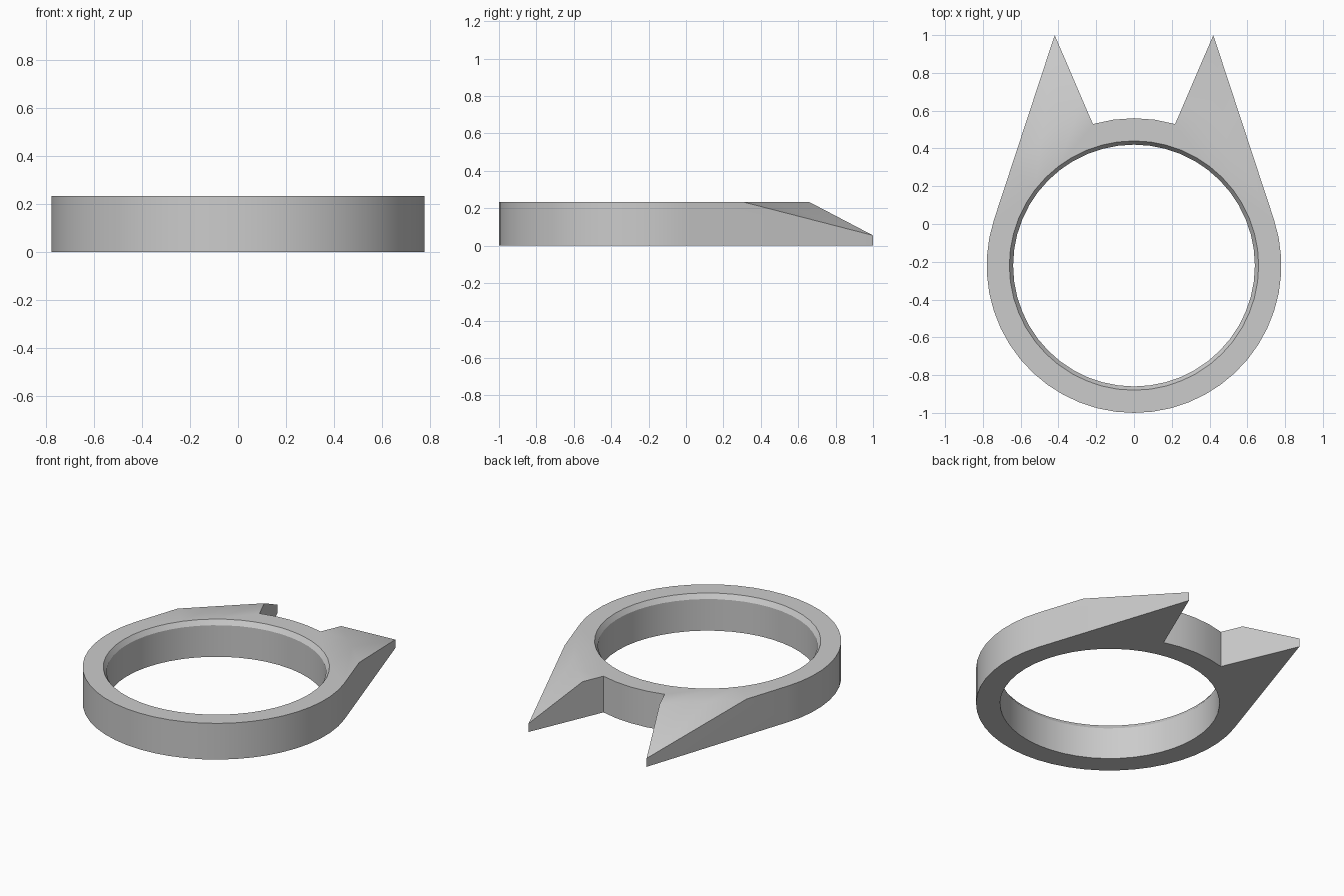
import bpy, bmesh, math
from mathutils import Vector

cube = bpy.data.objects.get("Cube")
if cube:
    bpy.data.objects.remove(cube, do_unlink=True)

HEIGHT = 0.233
CENTRE_Y = -0.22
OUTER_R, HOLE_R, RIM_R, RIM_DEPTH = 0.78, 0.64, 0.66, 0.03
SEGMENTS = 48
TIP = (0.42, 1.0)
TIP_HEIGHT = 0.055
NOTCH, TANGENT = math.radians(73.8), math.radians(18.2)


def arc(radius, start, end, steps):
    """Points along an arc about the ring centre, both ends included."""
    angles = [start + (end - start) * i / steps for i in range(steps + 1)]
    return [(radius * math.cos(a), CENTRE_Y + radius * math.sin(a)) for a in angles]


def add_loop(bm, points, z):
    """Closed loop of edges at one height."""
    verts = [bm.verts.new((x, y, z)) for x, y in points]
    return [bm.edges.new((v, verts[i - 1])) for i, v in enumerate(verts)]


# Outline: ring with two pointed spikes whose outer edges run tangent to it
outline = arc(OUTER_R, NOTCH, math.pi - NOTCH, 4)
outline.append((-TIP[0], TIP[1]))
outline += arc(OUTER_R, math.pi - TANGENT, 2 * math.pi + TANGENT, 30)
outline.append(TIP)


def circle(radius):
    return arc(radius, 0, 2 * math.pi, SEGMENTS)[:-1]


bm = bmesh.new()
outer_low = add_loop(bm, outline, 0)
outer_high = add_loop(bm, outline, HEIGHT)
hole_low = add_loop(bm, circle(HOLE_R), 0)
hole_high = add_loop(bm, circle(HOLE_R), HEIGHT - RIM_DEPTH)
rim = add_loop(bm, circle(RIM_R), HEIGHT)

# Flat caps, then outer wall, finger hole wall and chamfered rim
for outer, inner in ((outer_low, hole_low), (outer_high, rim)):
    bmesh.ops.triangle_fill(bm, edges=outer + inner, use_beauty=True)
for low, high in ((outer_low, outer_high), (hole_low, hole_high), (hole_high, rim)):
    bmesh.ops.bridge_loops(bm, edges=low + high)
bmesh.ops.recalc_face_normals(bm, faces=bm.faces)

# Slice each spike's top so it slopes down to the tip
for side in (1, -1):
    a = Vector((side * 0.646, 0.31, HEIGHT))
    b = Vector((side * 0.274, 0.66, HEIGHT))
    tip = Vector((side * TIP[0], TIP[1], TIP_HEIGHT))
    normal = (b - a).cross(tip - a).normalized()
    if normal.z < 0:
        normal.negate()
    bmesh.ops.bisect_plane(bm, geom=bm.verts[:] + bm.edges[:] + bm.faces[:], dist=1e-5,
                           plane_co=a, plane_no=normal, clear_outer=True)
    bmesh.ops.holes_fill(bm, edges=[e for e in bm.edges if e.is_boundary], sides=0)
bmesh.ops.recalc_face_normals(bm, faces=bm.faces)

mesh = bpy.data.meshes.new("spiked_ring")
bm.to_mesh(mesh)
bm.free()
ring = bpy.data.objects.new("spiked_ring", mesh)
bpy.context.collection.objects.link(ring)

# Plain grey metal
grey = bpy.data.materials.new("plain_grey")
grey.use_nodes = True
colour = (0.6, 0.6, 0.6, 1)
grey.diffuse_color = colour
grey.node_tree.nodes["Principled BSDF"].inputs["Base Color"].default_value = colour
mesh.materials.append(grey)

bpy.context.view_layer.objects.active = ring
ring.select_set(True)
bpy.ops.object.shade_smooth_by_angle(angle=math.radians(30))
